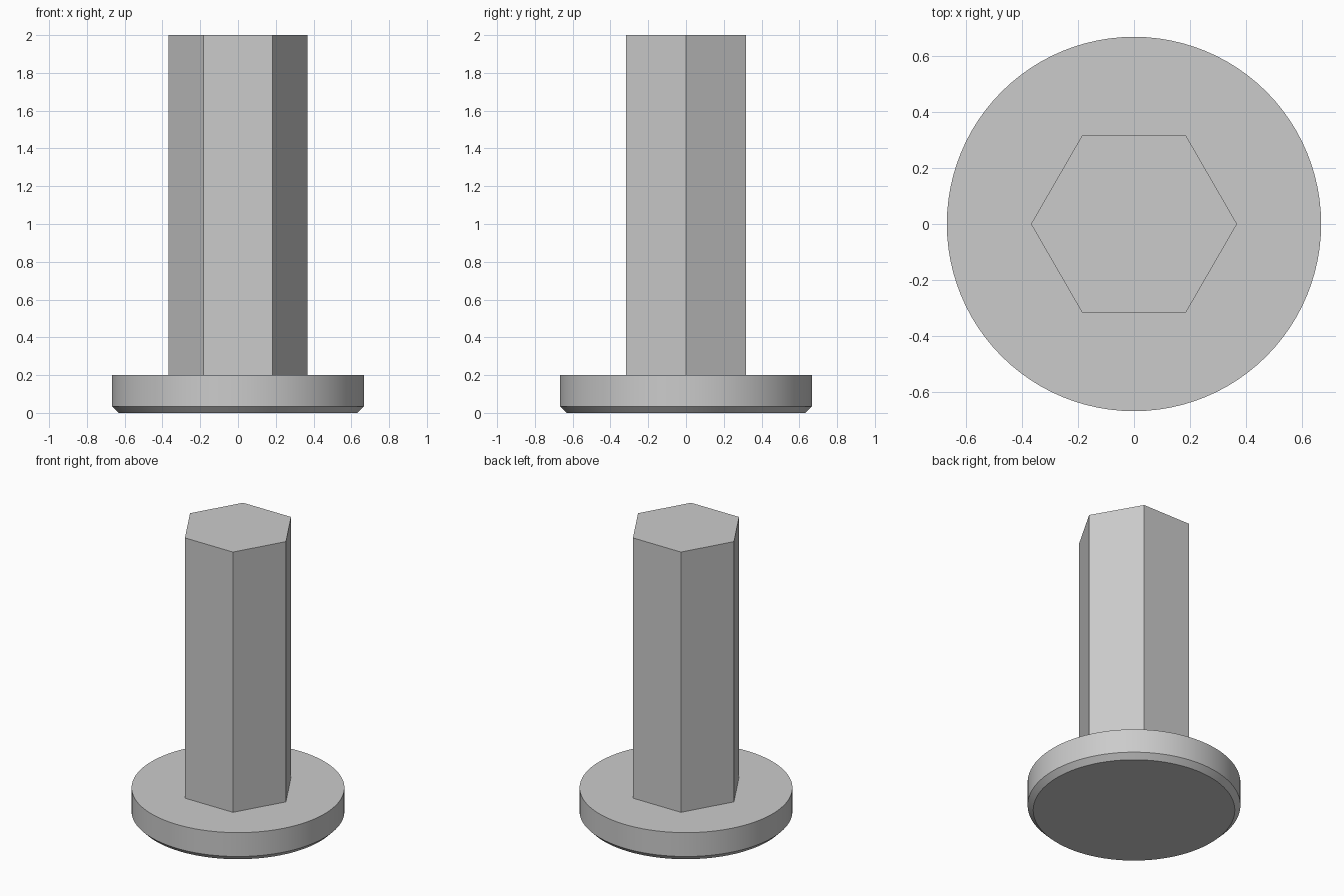
import bpy
import math

cube = bpy.data.objects.get("Cube")
if cube:
    bpy.data.objects.remove(cube, do_unlink=True)

# Plain grey metal
GREY = (0.6, 0.6, 0.6, 1.0)
metal = bpy.data.materials.new("grey_metal")
metal.use_nodes = True
metal.diffuse_color = GREY
metal.node_tree.nodes["Principled BSDF"].inputs["Base Color"].default_value = GREY


def prism(name, sides, profile):
    """Stack rings of (radius, height) with a corner on +x, capped at both ends."""
    verts = [(r * math.cos(math.tau * i / sides), r * math.sin(math.tau * i / sides), z)
             for r, z in profile for i in range(sides)]
    faces = [tuple(reversed(range(sides))),
             tuple(range(len(verts) - sides, len(verts)))]
    for ring in range(len(profile) - 1):
        a, b = ring * sides, (ring + 1) * sides
        for i in range(sides):
            j = (i + 1) % sides
            faces.append((a + i, a + j, b + j, b + i))
    mesh = bpy.data.meshes.new(name)
    mesh.from_pydata(verts, [], faces)
    mesh.materials.append(metal)
    obj = bpy.data.objects.new(name, mesh)
    bpy.context.collection.objects.link(obj)
    return obj


# Round head with a chamfered lower rim
HEAD_RADIUS, HEAD_TOP, CHAMFER = 0.667, 0.2, 0.035
head = prism("round_head", 96, [(HEAD_RADIUS - CHAMFER, 0), (HEAD_RADIUS, CHAMFER),
                                (HEAD_RADIUS, HEAD_TOP)])
bpy.ops.object.select_all(action="DESELECT")
head.select_set(True)
bpy.context.view_layer.objects.active = head
bpy.ops.object.shade_smooth_by_angle(angle=math.radians(30))

# Hexagonal shank standing on the head
prism("hexagonal_shank", 6, [(0.367, HEAD_TOP), (0.367, 2.0)])
